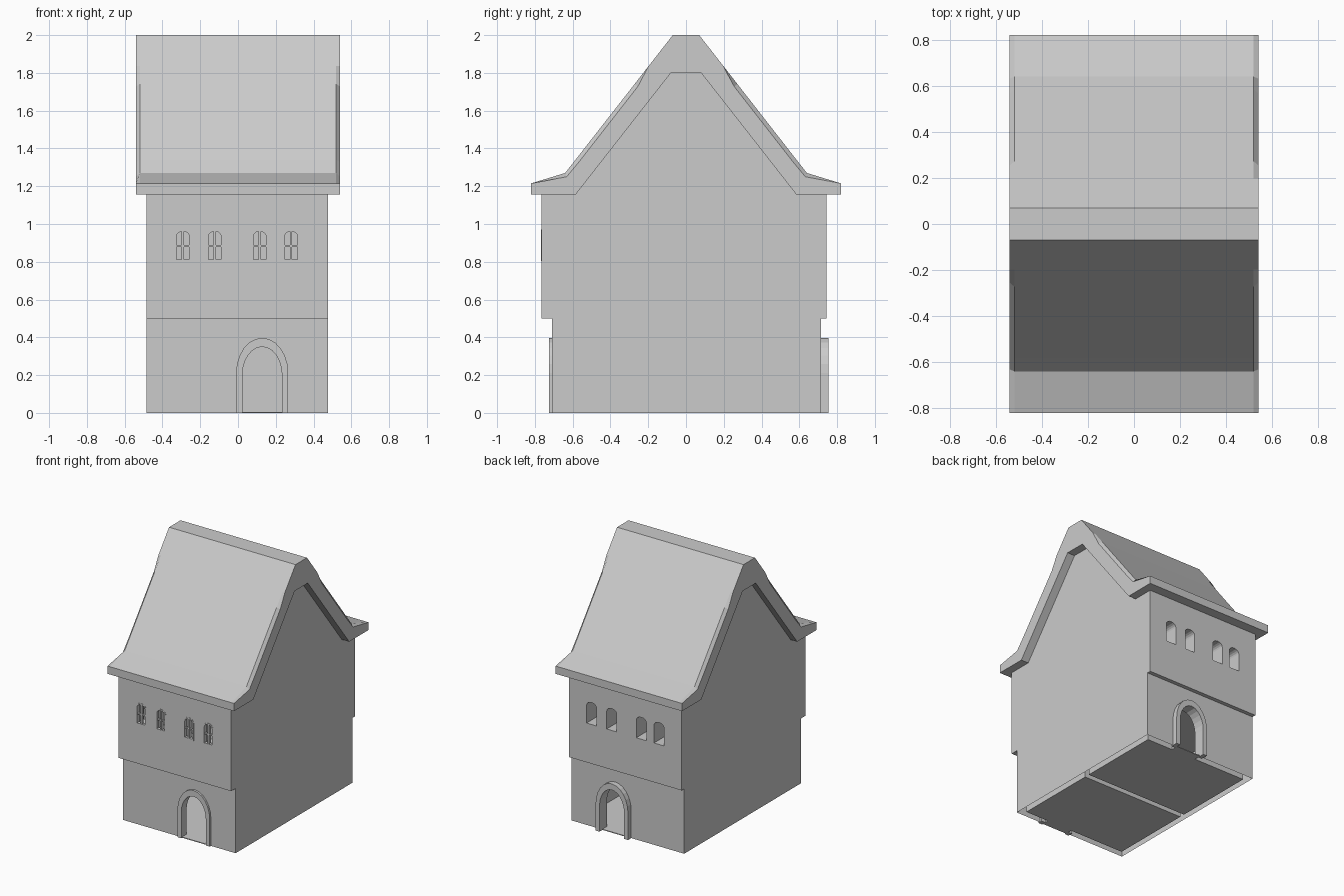
import bpy, bmesh, math

if "Cube" in bpy.data.objects:
    bpy.data.objects.remove(bpy.data.objects["Cube"], do_unlink=True)

# One plain plaster colour
plaster = bpy.data.materials.new("light_grey_plaster")
plaster.use_nodes = True
GREY = (0.6, 0.6, 0.6, 1)
plaster.diffuse_color = GREY
plaster.node_tree.nodes["Principled BSDF"].inputs["Base Color"].default_value = GREY


def finish(name, bm):
    bmesh.ops.recalc_face_normals(bm, faces=bm.faces)
    mesh = bpy.data.meshes.new(name)
    bm.to_mesh(mesh)
    bm.free()
    mesh.materials.append(plaster)
    obj = bpy.data.objects.new(name, mesh)
    bpy.context.scene.collection.objects.link(obj)
    return obj


def loft(name, rings):
    """Skin a list of matching closed rings and cap both ends."""
    bm = bmesh.new()
    loops = [[bm.verts.new(p) for p in ring] for ring in rings]
    n = len(loops[0])
    for a, b in zip(loops, loops[1:]):
        for i in range(n):
            j = (i + 1) % n
            bm.faces.new((a[i], a[j], b[j], b[i]))
    bm.faces.new(loops[0])
    bm.faces.new(loops[-1][::-1])
    return finish(name, bm)


def prism_y(name, pts, y0, y1):
    return loft(name, [[(x, y, z) for x, z in pts] for y in (y0, y1)])


def prism_x(name, pts, x0, x1):
    return loft(name, [[(x, y, z) for y, z in pts] for x in (x0, x1)])


def box(name, x, y, z):
    return prism_y(name, [(x[0], z[0]), (x[1], z[0]), (x[1], z[1]), (x[0], z[1])], *y)


def arch(cx, half, bottom, spring, top, steps=12):
    pts = [(cx - half, bottom)]
    for i in range(steps + 1):
        a = math.pi * (1 - i / steps)
        pts.append((cx + half * math.cos(a), spring + (top - spring) * math.sin(a)))
    return pts + [(cx + half, bottom)]


def mirrored(half):
    """Close a half profile given from the bottom outside to the middle."""
    return half + [(-y, z) for y, z in reversed(half)]


# House body: jettied upper floor and gable
body = prism_x("house_body", [
    (-0.71, 0), (-0.71, 0.5), (-0.765, 0.5), (-0.765, 1.165), (-0.59, 1.165),
    (-0.08, 1.82), (0.08, 1.82), (0.59, 1.165), (0.745, 1.165), (0.745, 0.5),
    (0.715, 0.5), (0.715, 0)], -0.485, 0.477)

cutters = []
ROOM_X = (-0.44, 0.43)
FRONT_ROOM, BACK_ROOM = (-0.66, -0.02), (0.02, 0.665)

# Ground floor rooms with floors
for label, span in (("front", FRONT_ROOM), ("back", BACK_ROOM)):
    cutters.append(box("room_cutter", ROOM_X, span, (-0.1, 0.46)))
    box(label + "_floor", ROOM_X, span, (0, 0.006))

# Arched doorways with raised surrounds and thresholds
doors = (("front", 0.128, (-0.725, -0.69), (-0.8, -0.6), (-0.715, -0.66)),
         ("back", 0.105, (0.755, 0.70), (0.6, 0.8), (0.665, 0.72)))
for label, cx, trim_y, cut_y, sill_y in doors:
    cutters.append(prism_y("door_cutter", arch(cx, 0.105, -0.1, 0.2, 0.35), *cut_y))
    outer = arch(cx, 0.138, 0, 0.21, 0.397)
    inner = arch(cx, 0.105, 0, 0.2, 0.35)
    prism_y(label + "_door_surround", outer + inner[::-1], *trim_y)
    box(label + "_threshold", (cx - 0.105, cx + 0.105), sill_y, (0, 0.006))

# Recessed windows; the front ones carry frames with glazing bars
W, SILL, SPRING, TOP = 0.043, 0.803, 0.94, 0.972
for i, cx in enumerate((-0.292, -0.123, 0.115, 0.281)):
    cutters.append(prism_y("window_cutter", arch(cx, W, SILL, SPRING, TOP, 8), -0.9, -0.67))
    outer = arch(cx, W, SILL, SPRING, TOP, 8)
    inner = arch(cx, W - 0.01, SILL + 0.01, SPRING - 0.003, TOP - 0.011, 8)
    # closed ring built as a frame between the two arches
    bm = bmesh.new()
    grid = [[bm.verts.new((x, y, z)) for x, z in pts]
            for pts, y in ((outer, -0.767), (inner, -0.767), (inner, -0.74), (outer, -0.74))]
    n = len(outer)
    for k in range(4):
        a, b = grid[k], grid[(k + 1) % 4]
        for j in range(n):
            bm.faces.new((a[j], a[(j + 1) % n], b[(j + 1) % n], b[j]))
    finish(f"window_frame_{i + 1}", bm)
    box(f"window_post_{i + 1}", (cx - 0.006, cx + 0.006), (-0.764, -0.742), (SILL, TOP - 0.004))
    box(f"window_bar_{i + 1}", (cx - W, cx + W), (-0.761, -0.745), (0.878, 0.888))

for cx in (0.285, 0.113, -0.14, -0.291):
    cutters.append(prism_y("window_cutter", arch(cx, W, SILL, SPRING, TOP, 8), 0.62, 0.9))

# Cut the openings and leave the wall bottoms open
for cutter in cutters:
    cutter.hide_render = True
    mod = body.modifiers.new("opening", 'BOOLEAN')
    mod.operation = 'DIFFERENCE'
    mod.solver = 'EXACT'
    mod.object = cutter
bpy.context.view_layer.update()
deps = bpy.context.evaluated_depsgraph_get()
cut_mesh = bpy.data.meshes.new_from_object(body.evaluated_get(deps))
body.modifiers.clear()
body.data = cut_mesh
for cutter in cutters:
    bpy.data.objects.remove(cutter, do_unlink=True)
bm = bmesh.new()
bm.from_mesh(cut_mesh)
under = [f for f in bm.faces if max(v.co.z for v in f.verts) < 0.001]
bmesh.ops.delete(bm, geom=under, context='FACES')
bm.to_mesh(cut_mesh)
bm.free()

# Roof with flared eaves and worn verge edges
full = mirrored([(-0.585, 1.155), (-0.82, 1.155), (-0.82, 1.215), (-0.64, 1.27),
                 (-0.585, 1.34), (-0.272, 1.741), (-0.198, 1.836), (-0.07, 2.0)])
worn = mirrored([(-0.585, 1.155), (-0.82, 1.155), (-0.82, 1.215), (-0.632, 1.25),
                 (-0.568, 1.327), (-0.255, 1.728), (-0.198, 1.836), (-0.07, 2.0)])
soffit = [(0.08, 1.8), (-0.08, 1.8)]
stations = ((-0.54, worn), (-0.52, full), (0.52, full), (0.54, worn))
loft("roof", [[(x, y, z) for y, z in prof + soffit] for x, prof in stations])
